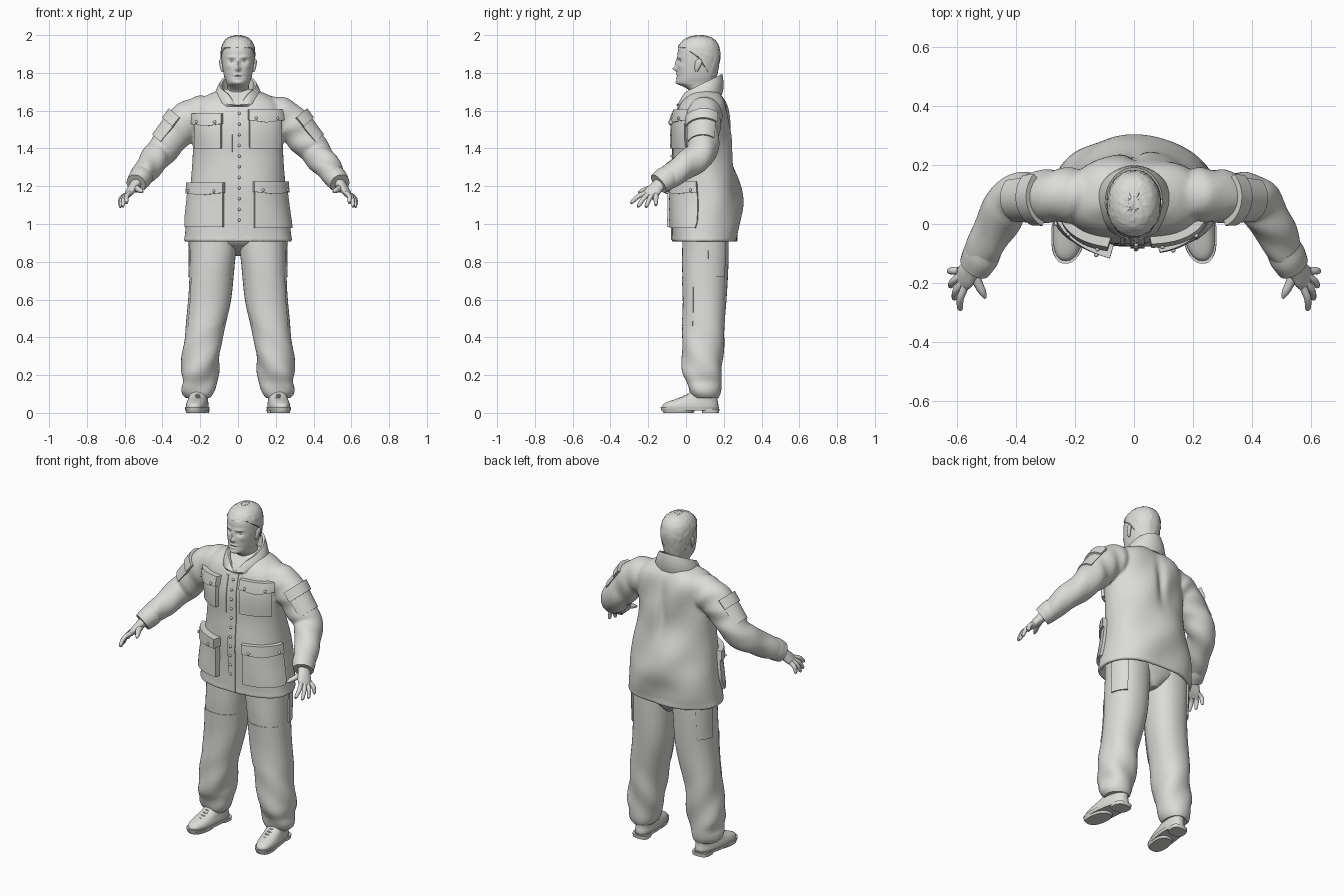
import bpy, bmesh, math, random
from math import sin, cos, pi, exp
from mathutils import Vector

random.seed(4)
cube = bpy.data.objects.get("Cube")
if cube:
    bpy.data.objects.remove(cube, do_unlink=True)

grey = bpy.data.materials.new("light grey")
grey.use_nodes = True
GREY = (0.71, 0.71, 0.69, 1)
grey.diffuse_color = GREY
grey.node_tree.nodes["Principled BSDF"].inputs["Base Color"].default_value = GREY


def finish(name, bm, mirror=False, angle=40):
    bmesh.ops.remove_doubles(bm, verts=bm.verts, dist=1e-5)
    bmesh.ops.recalc_face_normals(bm, faces=bm.faces)
    me = bpy.data.meshes.new(name)
    bm.to_mesh(me)
    bm.free()
    me.materials.append(grey)
    ob = bpy.data.objects.new(name, me)
    bpy.context.collection.objects.link(ob)
    bpy.ops.object.select_all(action='DESELECT')
    ob.select_set(True)
    bpy.context.view_layer.objects.active = ob
    bpy.ops.object.shade_smooth_by_angle(angle=math.radians(angle))
    if mirror:
        ob.modifiers.new("Mirror", 'MIRROR')
    return ob


def add_loft(bm, rings):
    rows = [[bm.verts.new(p) for p in r] for r in rings]
    n = len(rows[0])
    for a, b in zip(rows, rows[1:]):
        for i in range(n):
            bm.faces.new((a[i], a[(i + 1) % n], b[(i + 1) % n], b[i]))
    bm.faces.new(rows[0])
    bm.faces.new(rows[-1])


def spline(keys, t):
    """Smooth interpolation of rows (t, a, b, c...) at t."""
    t = min(max(t, keys[0][0]), keys[-1][0])
    i = max(k for k in range(len(keys) - 1) if keys[k][0] <= t)
    a, b = keys[i], keys[i + 1]
    p, q = keys[max(i - 1, 0)], keys[min(i + 2, len(keys) - 1)]
    h = b[0] - a[0]
    s = (t - a[0]) / h
    out = []
    for j in range(1, len(a)):
        m0 = (b[j] - p[j]) / (b[0] - p[0]) * h
        m1 = (q[j] - a[j]) / (q[0] - a[0]) * h
        out.append((2*s**3 - 3*s*s + 1) * a[j] + (s**3 - 2*s*s + s) * m0
                   + (3*s*s - 2*s**3) * b[j] + (s**3 - s*s) * m1)
    return out


def surf(body, ang, z, off=0.0):
    """Point on a body of stacked superellipses (z, cx, cy, rx, ry)."""
    keys, n_front, n_back, fold = body
    cx, cy, rx, ry = spline(keys, z)
    off += fold(ang, z)
    c, s = cos(ang), sin(ang)
    e = 2 / (n_back if s > 0 else n_front)
    return Vector((cx + (rx + off) * math.copysign(abs(c) ** e, c),
                   cy + (ry + off) * math.copysign(abs(s) ** e, s), z))


def stack(body, zs, n=64, off=0.0):
    return [[surf(body, 2 * pi * i / n, z, off) for i in range(n)] for z in zs]


def span(a, b, n):
    return [a + (b - a) * i / n for i in range(n + 1)]


def add_tube(bm, pts, wide, n=24, wave=0.0):
    """Tube through rows (x, y, z, half width, half depth)."""
    keys = [(i, *p) for i, p in enumerate(pts)]
    rings = []
    for t in span(0, len(pts) - 1, (len(pts) - 1) * 8):
        row = spline(keys, t)
        c = Vector(row[:3])
        d = (Vector(spline(keys, t + .05)[:3]) - Vector(spline(keys, t - .05)[:3])).normalized()
        w = Vector(wide)
        w = (w - d * w.dot(d)).normalized()
        h = d.cross(w)
        rings.append([c + w * cos(a) * (row[3] + wave * sin(6 * t + 2 * a))
                      + h * sin(a) * (row[4] + wave * sin(5 * t + a)) for a in span(0, 2 * pi, n)[:-1]])
    add_loft(bm, rings)


def patch(name, f, thick, nu=14, nv=8, mirror=False):
    """Raised panel laid on f(u, v, offset)."""
    bm = bmesh.new()
    grid = []
    for i in range(-1, nu + 2):
        row = []
        for j in range(-1, nv + 2):
            edge = i in (-1, nu + 1) or j in (-1, nv + 1)
            u, v = min(max(i / nu, 0), 1), min(max(j / nv, 0), 1)
            row.append(bm.verts.new(f(u, v, -.012 if edge else thick)))
        grid.append(row)
    for i in range(nu + 2):
        for j in range(nv + 2):
            bm.faces.new((grid[i][j], grid[i + 1][j], grid[i + 1][j + 1], grid[i][j + 1]))
    finish(name, bm, mirror)


# Jacket body, hollow at the hem, with a creased back
def jacket_fold(a, z):
    back = max(sin(a), 0)
    crease = -.024 * exp(-((a - pi / 2) / .11) ** 2 - ((z - 1.48) / .12) ** 2)
    return crease + .007 * back * sin(18 * z + 5 * cos(a)) + .003 * sin(11 * z + 4 * a)


JACKET = ([(.905, 0, .1, .287, .176), (1.0, 0, .106, .278, .183), (1.1, 0, .112, .264, .188),
           (1.2, 0, .105, .25, .18), (1.35, 0, .09, .238, .155), (1.5, 0, .085, .24, .153),
           (1.6, 0, .09, .238, .138), (1.65, 0, .095, .212, .118), (1.685, 0, .1, .16, .088),
           (1.715, 0, .1, .08, .06)], 2.4, 2.05, jacket_fold)
bm = bmesh.new()
add_loft(bm, stack(JACKET, [1.04, .905], 96, -.02) + stack(JACKET, [.905, .925], 96, .002)
         + stack(JACKET, span(.927, 1.715, 56), 96))
# Sleeves, blended into the body at the shoulders
SLEEVE = [(.13, .1, 1.6, .075, .08), (.2, .098, 1.578, .092, .1), (.275, .095, 1.542, .09, .098),
          (.345, .092, 1.462, .083, .091), (.415, .08, 1.375, .081, .08), (.475, -.015, 1.3, .073, .07),
          (.535, -.135, 1.22, .058, .052)]
for side in (1, -1):
    add_tube(bm, [(side * p[0], *p[1:]) for p in SLEEVE], (0, 1, 0), 36, .004)
jacket = finish("jacket", bm)
blend = jacket.modifiers.new("Blend", 'REMESH')
blend.mode = 'VOXEL'
blend.voxel_size = .008
blend.use_smooth_shade = True
soft = jacket.modifiers.new("Soften", 'SMOOTH')
soft.factor, soft.iterations = .5, 5


def front(x0, x1, z0, z1, sag=0.0, lift=0.0):
    def f(u, v, off):
        x, z = x0 + (x1 - x0) * u, z0 + (z1 - z0) * v
        z -= sag * (1 - v) * (1 - abs(2 * u - 1))
        rx = spline(JACKET[0], z)[2]
        c = max(min(x / rx, .985), -.985)
        off += lift * u if off > 0 else 0
        return surf(JACKET, -math.acos(math.copysign(abs(c) ** 1.2, c)), z, off)
    return f


# Pockets with flaps, front placket and studs
studs = []
for label, x0, x1, z0, z1, lift in (("right_chest", -.22, -.085, 1.4, 1.585, .008),
                                    ("left_chest", .06, .215, 1.4, 1.605, 0),
                                    ("right_hip", -.268, -.075, .985, 1.22, .022),
                                    ("left_hip", .085, .274, .98, 1.225, 0)):
    patch(label + "_pocket", front(x0, x1, z0, z1 - .02, 0, lift * .6), .016)
    flap = front(x0 - .006, x1 + .006, z1 - .055, z1, .012, lift)
    patch(label + "_pocket_flap", flap, .025, nv=4)
    studs += [flap(u, .25, .027) for u in (.2, .8)]
placket = front(-.012, .035, .915, 1.62)
patch("placket", placket, .006, nu=4, nv=30)
patch("placket_edge", front(-.045, -.03, 1.38, 1.6), .004, nu=2)
studs += [placket(.4, v, .008) for v in span(.15, .95, 10)]
bm = bmesh.new()
for p in studs:
    made = bmesh.ops.create_uvsphere(bm, u_segments=10, v_segments=6, radius=.008)
    bmesh.ops.translate(bm, verts=made["verts"], vec=p)
finish("studs", bm)

# Tilted turned-out collar, notched at the front
bm = bmesh.new()
rings = []
for rx, ry, cy, z, tilt, notch in ((.105, .1, .075, 1.645, .03, 0), (.128, .118, .072, 1.648, .034, -.012),
                                   (.128, .126, .073, 1.675, .045, 0), (.112, .12, .077, 1.715, .053, .04),
                                   (.097, .112, .08, 1.74, .054, .06), (.085, .1, .08, 1.735, .054, .06),
                                   (.08, .085, .08, 1.66, .03, 0)):
    rings.append([])
    for a in span(0, 2 * pi, 56)[:-1]:
        dip = notch * exp(-((a - 1.5 * pi) / .4) ** 2)
        rings[-1].append((rx * cos(a), cy + ry * sin(a), z + tilt * sin(a) - dip))
add_loft(bm, rings)
finish("collar", bm)

# Cuffs
bm = bmesh.new()
add_tube(bm, [(.508, -.085, 1.255, .062, .06), (.522, -.112, 1.237, .066, .06),
              (.54, -.145, 1.213, .06, .053)], (0, 1, 0))
finish("cuffs", bm, True)


def arm_panel(t0, t1):
    start, end = Vector((.29, .093, 1.525)), Vector((.385, .088, 1.415))
    out = Vector((.76, 0, .65))

    def f(u, v, off):
        t, a = t0 + (t1 - t0) * v, -1.2 + 2.0 * u
        return start.lerp(end, t) + (out * cos(a) + Vector((0, .93, 0)) * sin(a)) * (.096 - .012 * t + off)
    return f


patch("sleeve_pockets", arm_panel(0, 1), .008, mirror=True)
patch("sleeve_pocket_flaps", arm_panel(-.12, .3), .018, mirror=True)

# Hands
bm = bmesh.new()
add_tube(bm, [(.525, -.115, 1.235, .038, .032), (.55, -.15, 1.2, .037, .026),
              (.572, -.178, 1.17, .043, .021), (.59, -.2, 1.145, .037, .013)], (.25, .95, -.1))
tips = ((.592, -.292, 1.112), (.612, -.255, 1.092), (.625, -.212, 1.09), (.629, -.16, 1.1))
for i, tip in enumerate(tips):
    base = Vector((.573, -.212, 1.165)).lerp(Vector((.594, -.158, 1.155)), i / 3)
    end = Vector(tip)
    mid = base.lerp(end, .5) + Vector((.007, 0, .008))
    add_tube(bm, [(*base, .013, .013), (*mid, .0125, .0125), (*base.lerp(end, .93), .0095, .0095),
                  (*end, .004, .004)], (0, 1, .3), 10)
add_tube(bm, [(.545, -.155, 1.195, .02, .02), (.53, -.2, 1.185, .016, .016),
              (.515, -.23, 1.176, .013, .013), (.505, -.252, 1.168, .005, .005)], (1, 0, 0), 10)
finish("hands", bm, True)

# Trousers
LEG = ([(.08, .21, .102, .062, .07), (.095, .212, .1, .077, .08), (.13, .21, .097, .088, .088),
        (.16, .205, .095, .088, .092), (.22, .203, .088, .1, .104), (.4, .182, .09, .102, .11),
        (.6, .15, .1, .112, .116), (.8, .136, .102, .122, .121), (.98, .128, .105, .128, .124)], 2.2, 2.2,
       lambda a, z: .006 * sin(26 * z + 3 * a) * exp(-((z - .22) / .18) ** 2) + .002 * sin(14 * z + 2 * a))
bm = bmesh.new()
add_loft(bm, stack(LEG, span(.08, .98, 56), 40))
finish("trouser_legs", bm, True)
HIPS = ([(.83, 0, .15, .02, .03), (.86, 0, .135, .07, .07), (.885, 0, .115, .12, .1),
         (.91, 0, .107, .18, .117), (1.0, 0, .105, .24, .125)], 2.2, 2.2, lambda a, z: 0)
bm = bmesh.new()
add_loft(bm, stack(HIPS, span(.83, 1.0, 10), 40))
finish("trouser_seat", bm)


def leg_panel(a0, a1, z0, z1):
    return lambda u, v, off: surf(LEG, a0 + (a1 - a0) * u, z0 + (z1 - z0) * v, off)


patch("side_pockets", leg_panel(.1, .95, .72, .95), .007, mirror=True)
patch("knee_panels", leg_panel(-2.6, -.5, .46, .72), .003, mirror=True)


# Boots, toes turned slightly out
def boot(name, keys, n, steps, expo=2.4):
    bm = bmesh.new()
    rings = stack((keys, expo, expo, lambda a, z: 0), span(keys[0][0], keys[-1][0], steps), n)
    for r in rings:
        for p in r:
            p.x -= .11 * (p.y - .1)
    add_loft(bm, rings)
    finish(name, bm, True)


boot("boot_uppers", [(.02, .207, .023, .056, .148), (.045, .207, .025, .056, .146), (.062, .207, .04, .052, .128),
                     (.08, .207, .068, .049, .1), (.1, .207, .09, .048, .078), (.14, .207, .1, .047, .066)], 36, 16)
boot("boot_soles", [(.012, .207, .02, .058, .15), (.03, .207, .02, .061, .155)], 36, 1)
boot("boot_heels", [(0, .207, .13, .05, .045), (.02, .207, .13, .052, .047)], 24, 1, 3)
boot("boot_treads", [(0, .207, -.04, .05, .08), (.02, .207, -.04, .056, .09)], 24, 1)
bm = bmesh.new()
for i in range(4):
    y, z = .02 - .02 * i, .099 - .009 * i
    add_tube(bm, [(.185, y + .012, z - .008, .004, .004), (.215, y - .01, z, .004, .004),
                  (.245, y + .012, z - .008, .004, .004)], (0, 1, 0), 8)
finish("boot_laces", bm, True)

# Head with sculpted face
HEAD = ([(1.62, 0, .095, .065, .065), (1.7, 0, .088, .06, .064), (1.725, 0, .07, .057, .078),
         (1.745, 0, .052, .061, .098), (1.78, 0, .055, .073, .102), (1.83, 0, .06, .082, .108),
         (1.88, 0, .066, .087, .111), (1.93, 0, .066, .084, .106), (1.965, 0, .069, .068, .085),
         (1.985, 0, .07, .042, .053), (1.993, 0, .07, .008, .01)], 2.15, 2.15, lambda a, z: 0)
# bumps: x, z, spread in x, spread in z, push forward
FACE = ((0, 1.822, .012, .012, .02), (0, 1.85, .009, .025, .011), (.033, 1.862, .017, .011, -.01),
        (.035, 1.884, .024, .008, .006), (0, 1.79, .025, .006, .006), (0, 1.783, .026, .003, -.005),
        (0, 1.774, .02, .006, .006), (0, 1.745, .022, .013, .008), (.05, 1.835, .015, .015, .004))
bm = bmesh.new()
rings = stack(HEAD, span(1.62, 1.993, 90), 96)
for r in rings:
    for p in r:
        if p.y < .04:
            for x, z, sx, sz, push in FACE:
                p.y -= push * exp(-((abs(p.x) - x) / sx) ** 2 - ((p.z - z) / sz) ** 2)
add_loft(bm, rings)
finish("head", bm, angle=60)
bm = bmesh.new()
made = bmesh.ops.create_uvsphere(bm, u_segments=16, v_segments=10, radius=.013)
bmesh.ops.translate(bm, verts=made["verts"], vec=(.033, -.019, 1.862))
finish("eyes", bm, True)

# Ears
bm = bmesh.new()
add_tube(bm, [(.081, .056, 1.805, .006, .005), (.086, .058, 1.825, .013, .008), (.09, .066, 1.852, .018, .009),
              (.091, .069, 1.866, .014, .007), (.089, .068, 1.874, .004, .003)], (.2, 1, 0), 16)
finish("ears", bm, True)

# Short cropped hair
bm = bmesh.new()
rings = []
for v in span(0, 1, 22):
    ring = []
    for a in span(0, 2 * pi, 64)[:-1]:
        s = sin(a)
        low = 1.885 + (.05 * min(1, -s * 1.6) if s < 0 else -.105 * min(1, s * 1.5))
        z = low + (1.992 - low) * sin(v * pi / 2)
        p = surf(HEAD, a, z, .003 + random.uniform(0, .004))
        p.z += .006 * v + random.uniform(-.002, .002) * v
        ring.append(p)
    rings.append(ring)
add_loft(bm, rings)
finish("hair", bm, angle=50)
